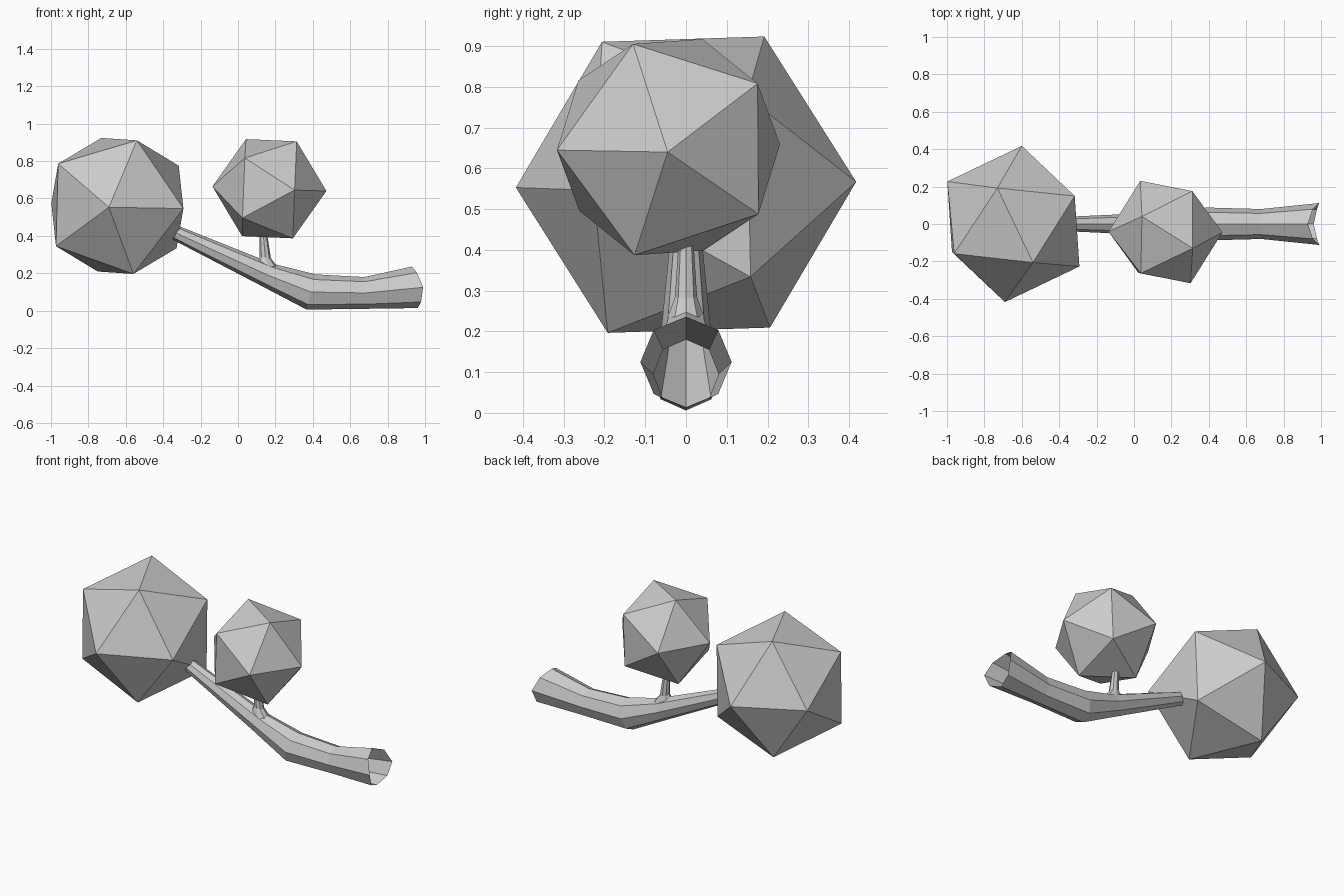
import bpy, bmesh
from math import sin, cos, pi, radians
from mathutils import Vector, Matrix

if "Cube" in bpy.data.objects:
    bpy.data.objects.remove(bpy.data.objects["Cube"])


def make_object(name, bm):
    mesh = bpy.data.meshes.new(name)
    bm.to_mesh(mesh)
    bm.free()
    obj = bpy.data.objects.new(name, mesh)
    bpy.context.collection.objects.link(obj)
    return obj


def frame(a, b):
    z = a.normalized()
    x = (b - z * b.dot(z)).normalized()
    return Matrix((x, z.cross(x), z)).transposed()


def foliage(name, centre, radius, pole, neighbour):
    """Icosahedron turned so one corner points at pole, an adjacent one at neighbour."""
    c = Vector(centre)
    bm = bmesh.new()
    bmesh.ops.create_icosphere(bm, subdivisions=1, radius=radius)
    top = max(bm.verts, key=lambda v: v.co.z)
    side = top.link_edges[0].other_vert(top)
    rot = frame(Vector(pole) - c, Vector(neighbour) - c) @ frame(top.co, side.co).transposed()
    for v in bm.verts:
        v.co = rot @ v.co + c
    return make_object(name, bm)


def tube(name, rings, sides):
    """Open tube; ring = x, z, half depth (y), half height, tilt in degrees, bow of rim."""
    bm = bmesh.new()
    loops = []
    for x, z, ry, rh, tilt, bow in rings:
        t = radians(tilt)
        loop = []
        for i in range(sides):
            a = 2 * pi * i / sides
            h = rh * cos(a)
            loop.append(bm.verts.new((x + h * sin(t) + bow * cos(a) ** 2,
                                      ry * sin(a), z + h * cos(t))))
        loops.append(loop)
    for p, q in zip(loops, loops[1:]):
        for i in range(sides):
            j = (i + 1) % sides
            bm.faces.new((p[i], p[j], q[j], q[i]))
    bmesh.ops.recalc_face_normals(bm, faces=bm.faces)
    return make_object(name, bm)


# Bent trunk with an open, flared root end
tube("trunk", [
    (0.99, 0.125, 0.112, 0.112, -8, -0.045),
    (0.68, 0.095, 0.080, 0.085, -3, 0),
    (0.39, 0.100, 0.088, 0.097, 14, 0),
    (0.16, 0.190, 0.062, 0.067, 26, 0),
    (-0.33, 0.415, 0.040, 0.040, 27, 0),
], 8)

# Small upright side branch, flared where it leaves the trunk
tube("side_branch", [
    (0.17, 0.225, 0.048, 0.085, 116, 0),
    (0.146, 0.285, 0.027, 0.030, 98, 0),
    (0.135, 0.410, 0.019, 0.021, 90, 0),
], 8)

# Faceted leaf clumps
foliage("large_foliage", (-0.645, 0, 0.56), 0.42,
        (-0.69, -0.415, 0.553), (-0.54, -0.20, 0.91))
foliage("small_foliage", (0.168, -0.043, 0.652), 0.305,
        (0.472, -0.045, 0.64), (0.32, -0.13, 0.905))
